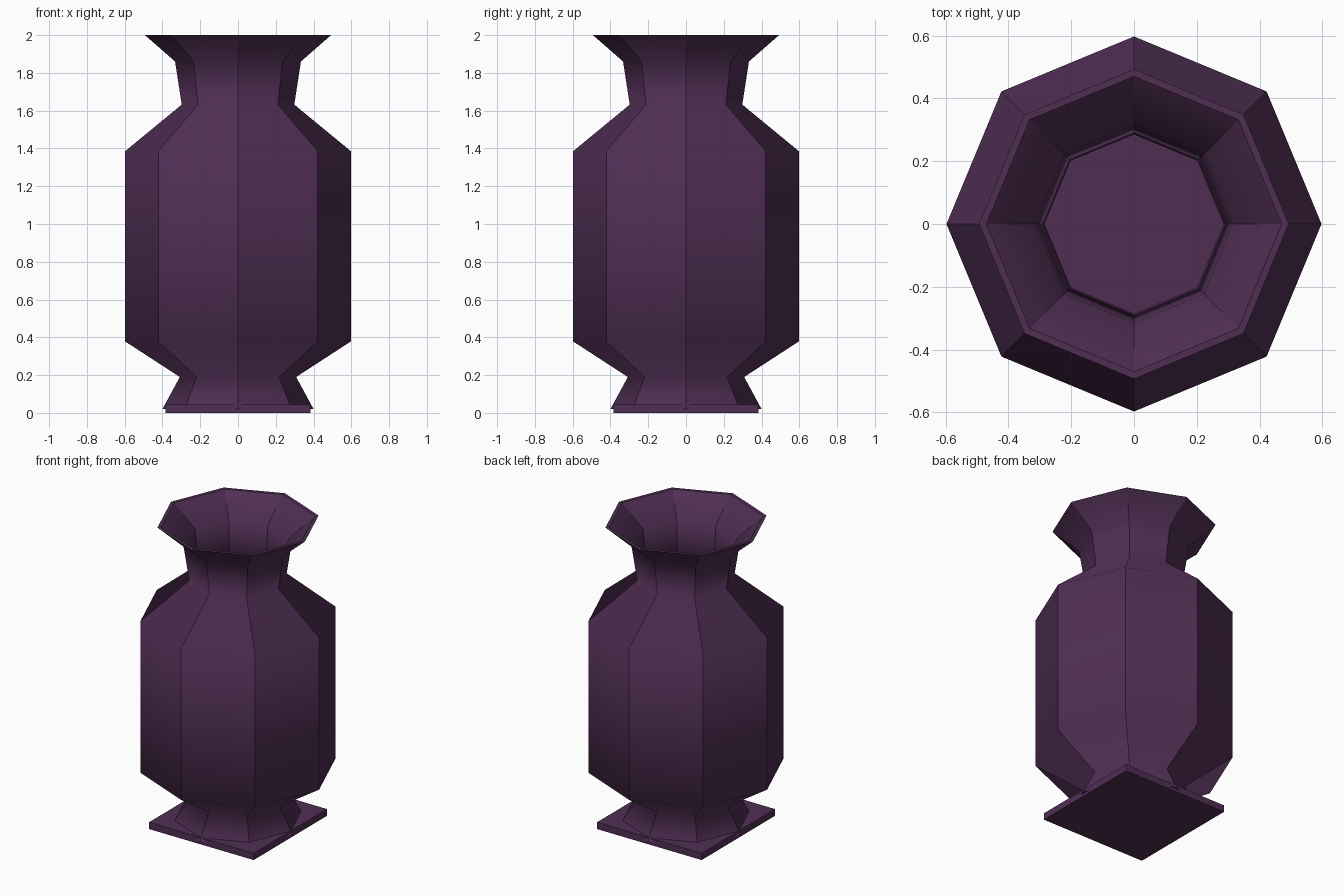
import bpy, bmesh, math

if "Cube" in bpy.data.objects:
    bpy.data.objects.remove(bpy.data.objects["Cube"])

# one dark plum colour
plum = bpy.data.materials.new("dark_plum")
plum.diffuse_color = (0.080, 0.028, 0.088, 1)
plum.use_nodes = True
plum.node_tree.nodes["Principled BSDF"].inputs["Base Color"].default_value = plum.diffuse_color

SIDES = 8
# outer wall from foot to rim, then inner wall back down: (radius, height)
outer = [(0.40, 0.02), (0.308, 0.19), (0.597, 0.378), (0.597, 1.386),
         (0.298, 1.632), (0.333, 1.86), (0.493, 2.0)]
inner = [(0.47, 2.0), (0.315, 1.865), (0.298, 1.64), (0.575, 1.375),
         (0.575, 0.39), (0.285, 0.19), (0.36, 0.05)]
inner[2] = (0.29, 1.632)


def finish(bm, name):
    bmesh.ops.recalc_face_normals(bm, faces=bm.faces)
    me = bpy.data.meshes.new(name)
    bm.to_mesh(me)
    bm.free()
    me.materials.append(plum)
    ob = bpy.data.objects.new(name, me)
    bpy.context.collection.objects.link(ob)
    return ob


# octagonal hollow vase, smooth up the profile, sharp between the sides
bm = bmesh.new()
rings = []
for r, z in outer + inner:
    rings.append([bm.verts.new((r * math.cos(math.tau * i / SIDES),
                                r * math.sin(math.tau * i / SIDES), z))
                  for i in range(SIDES)])
for a, b in zip(rings, rings[1:]):
    for i in range(SIDES):
        j = (i + 1) % SIDES
        bm.faces.new((a[i], a[j], b[j], b[i])).smooth = True
caps = [bm.faces.new(rings[0][::-1]), bm.faces.new(rings[-1])]
for e in bm.edges:
    a, b = e.verts
    vertical = abs(a.co.z - b.co.z) > 1e-4
    at_rim = a.co.z > 1.999 or b.co.z > 1.999
    at_cap = any(f in caps for f in e.link_faces)
    if vertical or at_cap or (at_rim and not vertical):
        e.smooth = False
finish(bm, "vase_body")

# square plinth
bm = bmesh.new()
bmesh.ops.create_cube(bm, size=1)
for v in bm.verts:
    v.co = (v.co.x * 0.77, v.co.y * 0.77, (v.co.z + 0.5) * 0.045)
finish(bm, "square_plinth")
